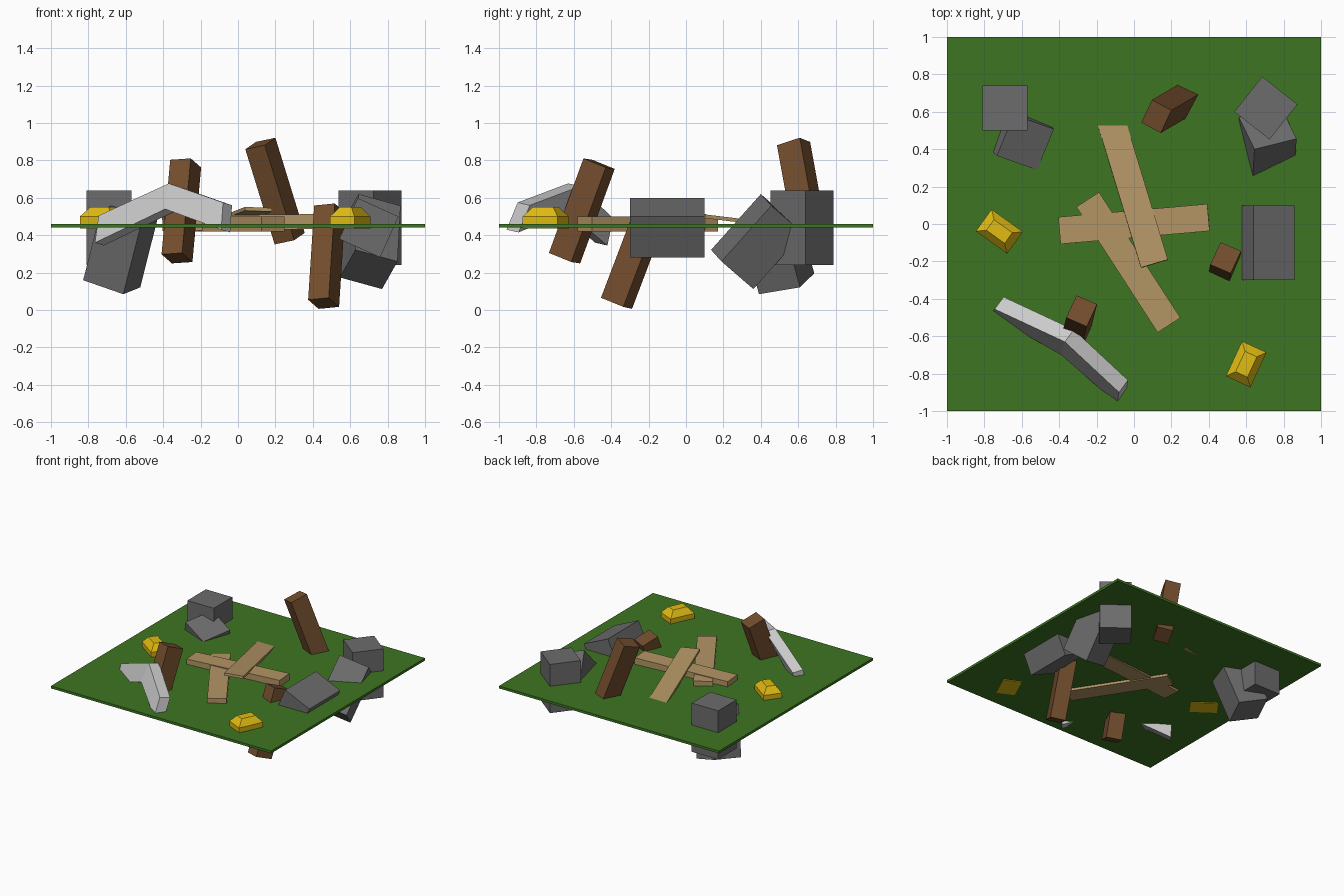
import bpy, bmesh
from mathutils import Vector, Matrix

if "Cube" in bpy.data.objects:
    bpy.data.objects.remove(bpy.data.objects["Cube"])


def material(name, rgb):
    m = bpy.data.materials.new(name)
    m.diffuse_color = (*rgb, 1)
    m.use_nodes = True
    m.node_tree.nodes["Principled BSDF"].inputs["Base Color"].default_value = m.diffuse_color
    return m


GRASS = material("grass", (0.047, 0.178, 0.016))
BARK = material("dark_wood", (0.17, 0.075, 0.027))
TAN = material("light_wood", (0.45, 0.30, 0.13))
GOLD = material("gold", (0.75, 0.50, 0.006))
STONE = material("stone", (0.15, 0.15, 0.15))
PALE = material("pale_stone", (0.55, 0.55, 0.55))


def finish(name, bm, mat):
    bmesh.ops.recalc_face_normals(bm, faces=bm.faces)
    me = bpy.data.meshes.new(name)
    bm.to_mesh(me)
    bm.free()
    me.materials.append(mat)
    ob = bpy.data.objects.new(name, me)
    bpy.context.collection.objects.link(ob)
    return ob


def frame(center, x_axis, z_axis):
    z = Vector(z_axis).normalized()
    x = Vector(x_axis)
    x = (x - z * x.dot(z)).normalized()
    rot = Matrix((x, z.cross(x), z)).transposed().to_4x4()
    return Matrix.Translation(center) @ rot


def box(name, mat, center, size, x_axis=(1, 0, 0), z_axis=(0, 0, 1)):
    bm = bmesh.new()
    bmesh.ops.create_cube(bm, size=1)
    bm.transform(frame(center, x_axis, z_axis) @ Matrix.Diagonal((*size, 1)))
    return finish(name, bm, mat)


# Grass slab
box("ground", GRASS, (0, 0, 0.45), (2, 2, 0.02))

# Square stone blocks, some tilted and half buried
BLOCK = (0.24, 0.24, 0.40)
box("left_upright_block", STONE, (-0.69, 0.62, 0.44), BLOCK)
box("left_tilted_block", STONE, (-0.628, 0.487, 0.328), BLOCK,
    (0.896, -0.317, -0.313), (0.237, -0.255, 0.939))
box("right_upright_block", STONE, (0.705, 0.62, 0.44), BLOCK, (0.19, -0.15, 0))
box("right_tilted_block", STONE, (0.707, 0.38, 0.366), BLOCK,
    (0.94, 0.25, -0.24), (0.04, 0.66, 0.74))
box("right_lying_block", STONE, (0.70, -0.10, 0.44), BLOCK,
    (0.91, 0, -0.41), (0, 1, 0))

# Leaning posts
for name, center, axis in (
        ("back_post", (0.198, 0.621, 0.636), (-0.29, -0.17, 0.94)),
        ("front_post", (-0.303, -0.557, 0.53), (0.086, 0.342, 0.935)),
        ("right_post", (0.474, -0.276, 0.288), (0.06, 0.354, 0.933))):
    box(name, BARK, center, (0.12, 0.14, 0.54), (0.9, -0.42, 0), axis)

# Crossed planks
box("cross_plank", TAN, (0, 0, 0.468), (0.80, 0.145, 0.08), (0.8, 0.07, 0.01), (-0.0125, 0, 1))
box("diagonal_plank", TAN, (-0.03, -0.205, 0.46), (0.80, 0.145, 0.08), (0.44, -0.68, 0))
box("top_plank", TAN, (-0.006, 0.168, 0.493), (0.80, 0.15, 0.02),
    (0.29, -0.957, 0.115), (0, 0.12, 1))


# Gold bars: straight base with an inset sloped top
def ingot(name, center, x_axis):
    bm = bmesh.new()
    rings = []
    for sx, sy, z in ((0.072, 0.103, 0.435), (0.072, 0.103, 0.50), (0.035, 0.06, 0.55)):
        rings.append([bm.verts.new((sx * a, sy * b, z))
                      for a, b in ((-1, -1), (1, -1), (1, 1), (-1, 1))])
    for lo, hi in zip(rings, rings[1:]):
        for i in range(4):
            j = (i + 1) % 4
            bm.faces.new((lo[i], lo[j], hi[j], hi[i]))
    bm.faces.new(rings[0])
    bm.faces.new(rings[-1])
    bm.transform(frame((*center, 0), x_axis, (0, 0, 1)))
    return finish(name, bm, GOLD)


ingot("right_gold_bar", (0.60, -0.75), (0.13, -0.06, 0))
ingot("left_gold_bar", (-0.72, -0.04), (0.085, 0.118, 0))

# Bent pale beam: cross-sections at both ends and the bend
bm = bmesh.new()
depth = Vector((0.048, 0.065, -0.015))
rings = []
for top, low in (((-0.745, -0.455, 0.505), (-0.765, -0.485, 0.36)),
                 ((-0.37, -0.63, 0.677), (-0.39, -0.70, 0.54)),
                 ((-0.08, -0.90, 0.575), (-0.09, -0.96, 0.43))):
    top, low = Vector(top), Vector(low)
    rings.append([bm.verts.new(p) for p in (top, low, low + depth, top + depth)])
for a, b in zip(rings, rings[1:]):
    for i in range(4):
        j = (i + 1) % 4
        bm.faces.new((a[i], a[j], b[j], b[i]))
bm.faces.new(rings[0])
bm.faces.new(rings[-1])
finish("bent_beam", bm, PALE)
